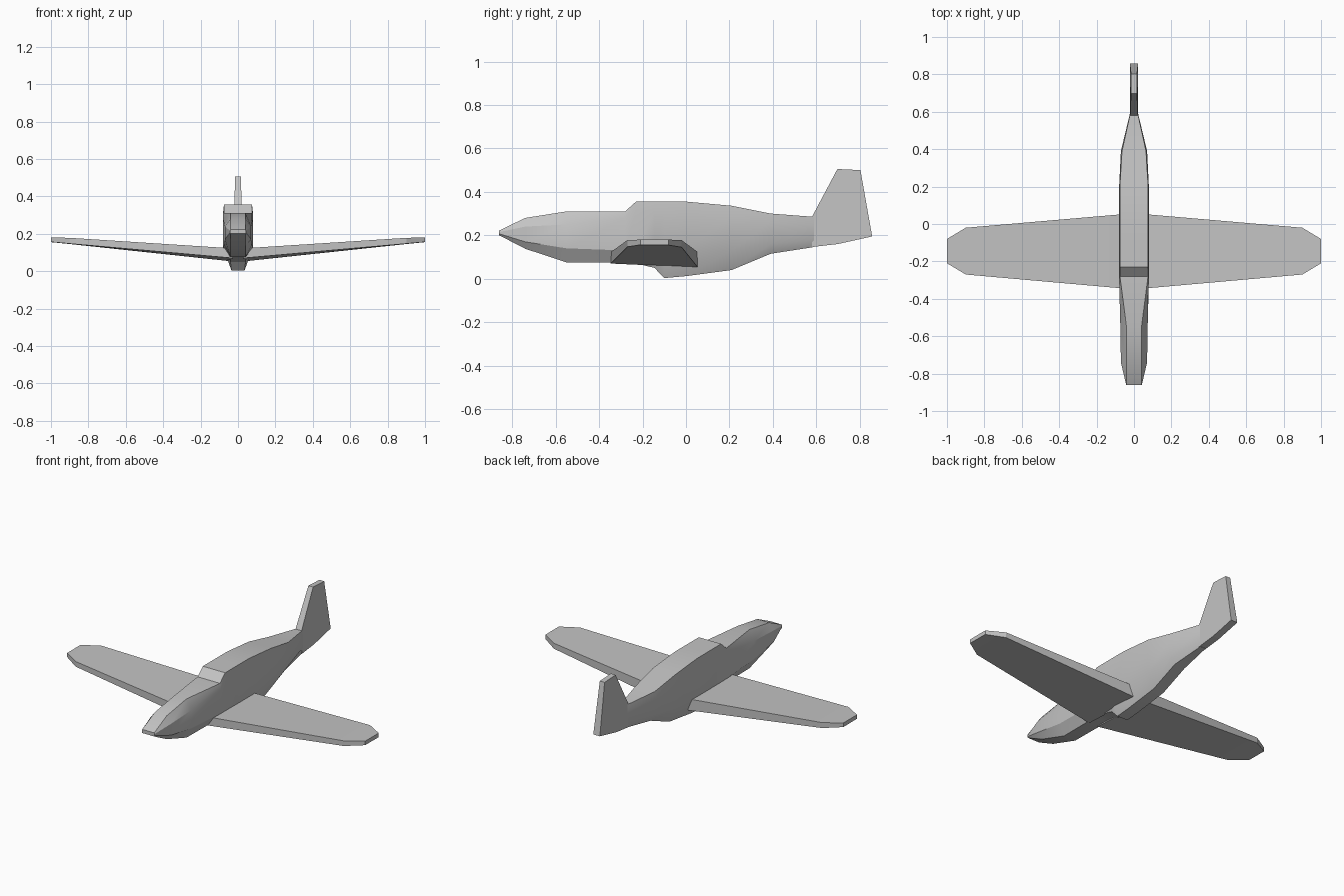
import bpy, bmesh, math

cube = bpy.data.objects.get("Cube")
if cube:
    bpy.data.objects.remove(cube, do_unlink=True)

# One plain grey for the whole airframe
GREY = (0.55, 0.55, 0.55, 1.0)
paint = bpy.data.materials.new("plain_grey")
paint.use_nodes = True
paint.diffuse_color = GREY
for node in paint.node_tree.nodes:
    if node.type == 'BSDF_PRINCIPLED':
        node.inputs["Base Color"].default_value = GREY


def loft(name, rings):
    """Join successive closed rings of points into a capped solid."""
    bm = bmesh.new()
    loops = [[bm.verts.new(point) for point in ring] for ring in rings]
    count = len(loops[0])
    for first, second in zip(loops, loops[1:]):
        for i in range(count):
            j = (i + 1) % count
            bm.faces.new((first[i], first[j], second[j], second[i]))
    bm.faces.new(loops[0])
    bm.faces.new(loops[-1])
    bmesh.ops.recalc_face_normals(bm, faces=bm.faces[:])
    mesh = bpy.data.meshes.new(name)
    bm.to_mesh(mesh)
    bm.free()
    mesh.materials.append(paint)
    obj = bpy.data.objects.new(name, mesh)
    bpy.context.collection.objects.link(obj)
    return obj


def smooth(obj, degrees):
    """Smooth the gentle bends and keep the hard edges."""
    bpy.ops.object.select_all(action='DESELECT')
    obj.select_set(True)
    bpy.context.view_layer.objects.active = obj
    bpy.ops.object.shade_smooth_by_angle(angle=math.radians(degrees))


def hull_ring(y, *levels):
    """Symmetric cross-section from (height, half width) levels, top to bottom."""
    right = [(-width, y, height) for height, width in levels]
    left = [(width, y, height) for height, width in reversed(levels)]
    return right + left


# Fuselage: nose, cowling, windscreen step, cabin, belly scoop and tail cone
# Each station: y, then top, shoulder, lower side and bottom levels
stations = [
    (-.86, (.222, .04), (.215, .042), (.207, .042), (.2, .04)),
    (-.74, (.28, .04), (.24, .07), (.17, .07), (.138, .04)),
    (-.55, (.31, .04), (.25, .073), (.14, .073), (.075, .04)),
    (-.28, (.31, .075), (.28, .08), (.13, .08), (.074, .042)),
    (-.23, (.355, .075), (.31, .08), (.13, .08), (.07, .042)),
    (-.145, (.355, .075), (.31, .08), (.13, .08), (.05, .04)),
    (-.1, (.355, .075), (.31, .08), (.13, .08), (.003, .035)),
    (0, (.355, .075), (.31, .08), (.13, .08), (.012, .035)),
    (.21, (.336, .075), (.29, .079), (.13, .077), (.04, .035)),
    (.39, (.3, .064), (.26, .07), (.16, .066), (.115, .035)),
    (.59, (.285, .02), (.25, .022), (.18, .022), (.146, .018)),
]
fuselage = loft("fuselage", [hull_ring(*station) for station in stations])
smooth(fuselage, 25)


def wing_ring(x, front, back, lower_front, lower_back, upper):
    """Flat-edged wing section with a slightly raised front underside."""
    return [(x, front, lower_front), (x, front, upper),
            (x, back, upper), (x, back, lower_back)]


# Wings: tapered, raised towards the clipped tips, mirrored across the body
wings = loft("wings", [
    wing_ring(.03, -.347, .055, .07, .052, .122),
    wing_ring(.9, -.27, -.02, .147, .145, .178),
    wing_ring(1, -.21, -.08, .156, .155, .18),
])
mirror = wings.modifiers.new("other_side", 'MIRROR')
mirror.use_axis[0] = True
smooth(wings, 15)

# Tail fin: side profile thinned towards the top, running down to the keel
fin_profile = [(.58, .146), (.58, .285), (.697, .505),
               (.803, .5), (.857, .195), (.7, .16)]


def fin_side(sign):
    return [(sign * (.022 - .02 * max(0, z - .2)), y, z)
            for y, z in fin_profile]


loft("tail_fin", [fin_side(-1), fin_side(1)])
